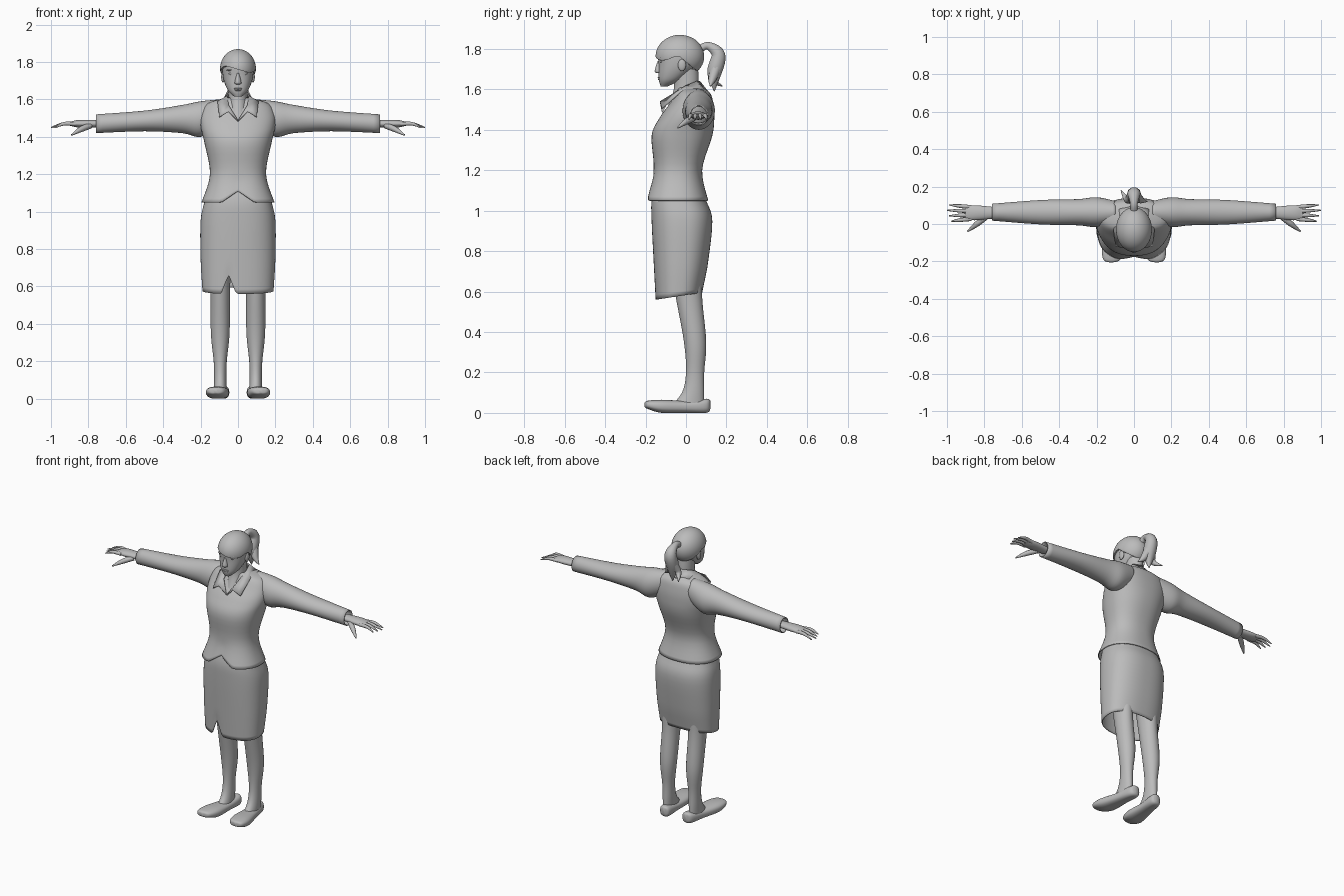
import bpy
import bmesh
import math
from mathutils import Vector

default_cube = bpy.data.objects.get("Cube")
if default_cube:
    bpy.data.objects.remove(default_cube, do_unlink=True)

shade = 0.5
colour = (shade, shade, shade, 1)
grey = bpy.data.materials.new("plain grey")
grey.use_nodes = True
grey.diffuse_color = colour
grey.node_tree.nodes["Principled BSDF"].inputs["Base Color"].default_value = colour


def finish(name, mesh, mirror=False, thickness=0):
    """Link a mesh as a smooth grey part, optionally mirrored or thickened."""
    mesh.materials.clear()
    mesh.materials.append(grey)
    for polygon in mesh.polygons:
        polygon.use_smooth = True
    mesh.set_sharp_from_angle(angle=math.radians(45))
    part = bpy.data.objects.new(name, mesh)
    bpy.context.collection.objects.link(part)
    if thickness:
        cloth = part.modifiers.new("cloth", "SOLIDIFY")
        cloth.thickness = thickness
        cloth.offset = -1
    if mirror:
        part.modifiers.new("mirror", "MIRROR").use_mirror_merge = False


def finish_bmesh(name, bm, **options):
    bmesh.ops.recalc_face_normals(bm, faces=bm.faces)
    mesh = bpy.data.meshes.new(name)
    bm.to_mesh(mesh)
    bm.free()
    finish(name, mesh, **options)


def refine(rows, steps=5):
    """Interpolate smoothly between the given rows of numbers."""
    result = []
    last = len(rows) - 1
    for i in range(last):
        before, start, end, after = (rows[max(0, min(last, i + j))] for j in (-1, 0, 1, 2))
        for k in range(steps):
            t = k / steps
            result.append([q + t * ((r - p) + t * (2 * p - 5 * q + 4 * r - s)
                                    + t * t * (3 * q - p - 3 * r + s)) / 2
                           for p, q, r, s in zip(before, start, end, after)])
    return result + [rows[last]]


def loft(name, axis, rows, centre=0, sides=32, power=2, caps=True, adjust=None, **options):
    """Rows hold the axis position, half width, and the two bounds of the depth."""
    bm = bmesh.new()
    rings = []
    for along, width, low, high in refine(rows):
        ring = []
        for i in range(sides):
            angle = math.tau * i / sides
            u, v = (math.copysign(abs(f) ** (2 / power), f)
                    for f in (math.cos(angle), math.sin(angle)))
            across = centre + u * width
            depth = (low + high + v * (high - low)) / 2
            point = Vector({"x": (along, across, depth),
                            "y": (across, along, depth),
                            "z": (across, depth, along)}[axis])
            if adjust:
                adjust(point)
            ring.append(bm.verts.new(point))
        rings.append(ring)
    for lower, upper in zip(rings, rings[1:]):
        for i in range(sides):
            j = i - 1
            bm.faces.new((lower[j], lower[i], upper[i], upper[j]))
    if caps:
        bm.faces.new(rings[0])
        bm.faces.new(rings[-1])
    finish_bmesh(name, bm, **options)


def tube(name, points, mirror=False):
    """Rounded strand through points of x, y, z and radius."""
    curve = bpy.data.curves.new(name, "CURVE")
    curve.dimensions = "3D"
    curve.bevel_depth = 1
    curve.bevel_resolution = 3
    curve.use_fill_caps = True
    spline = curve.splines.new("POLY")
    path = refine(points)
    spline.points.add(len(path) - 1)
    for point, (x, y, z, radius) in zip(spline.points, path):
        point.co = (x, y, z, 1)
        point.radius = radius
    helper = bpy.data.objects.new(name + "_path", curve)
    mesh = bpy.data.meshes.new_from_object(helper)
    bpy.data.objects.remove(helper)
    finish(name, mesh, mirror)


def blob(name, location, size, segments=16, adjust=None, mirror=False):
    """Ellipsoid, optionally reshaped by a rule."""
    bm = bmesh.new()
    bmesh.ops.create_uvsphere(bm, u_segments=segments, v_segments=segments, radius=1)
    for vert in bm.verts:
        vert.co = Vector(location) + vert.co * Vector(size)
        if adjust:
            adjust(vert.co)
    finish_bmesh(name, bm, mirror=mirror)


# Skirt with a tilted hem and a small front slit
def shape_skirt(point):
    fade = max(0, 0.72 - point.z) / 0.16
    rise = 0.15 * (point.y + 0.15)
    if point.y < 0:
        rise += 0.1 * max(0, 1 - abs(point.x + 0.05) / 0.04)
    point.z += rise * fade


loft("skirt", "z", [(.56, .19, -.15, .08), (.75, .2, -.16, .11), (.95, .2, -.17, .13),
                    (1.05, .18, -.17, .1), (1.13, .16, -.15, .07)],
     sides=128, power=2.4, caps=False, adjust=shape_skirt, thickness=0.006)


# Fitted jacket with an arched front hem
def shape_jacket(point):
    if point.y < 0:
        arch = max(0, 1 - abs(point.x) / 0.09) * max(0, 1.2 - point.z) / 0.15
        point.z += 0.06 * arch
        point.y += 0.025 * arch


loft("jacket", "z", [(1.05, .195, -.2, .11), (1.2, .15, -.16, .08), (1.37, .18, -.17, .13),
                     (1.46, .2, -.13, .14), (1.53, .195, -.08, .135), (1.58, .16, -.05, .12),
                     (1.61, .06, -.04, .08)],
     sides=64, power=2.3, caps=False, adjust=shape_jacket, thickness=0.006)

# Sleeves, open at the cuffs
loft("sleeves", "x", [(.1, .06, 1.45, 1.6), (.2, .08, 1.4, 1.59), (.3, .07, 1.42, 1.57),
                      (.5, .065, 1.43, 1.54), (.76, .045, 1.42, 1.52)],
     centre=.063, caps=False, mirror=True, thickness=0.006)

# Pointed collar around the neck
inner = [(0, -.12, 1.49), (.05, -.08, 1.57), (.06, 0, 1.62), (.05, .05, 1.64), (0, .07, 1.64)]
outer = [(.05, -.13, 1.54), (.1, -.12, 1.51), (.11, -.03, 1.59), (.08, .08, 1.6), (0, .11, 1.59)]
collar = bmesh.new()
inside, outside = ([collar.verts.new(p) for p in row] for row in (inner, outer))
for i in range(len(inner) - 1):
    collar.faces.new((inside[i], inside[i + 1], outside[i + 1], outside[i]))
finish_bmesh("collar", collar, mirror=True, thickness=0.008)

# Hands with spread fingers
loft("palms", "x", [(.74, .03, 1.45, 1.49), (.85, .04, 1.45, 1.49), (.9, .035, 1.46, 1.48)],
     centre=.06, mirror=True)
for i, finger in enumerate(("index", "middle", "ring", "little")):
    y = .027 + .021 * i
    spread = (i - 1.5) * .004
    reach = 1 - .012 * abs(i - 2)
    tube(finger + "_fingers", [(.87, y, 1.468, .011), (.93, y + spread, 1.47, .01),
                               (reach, y + 2 * spread, 1.45, .003)], mirror=True)
tube("thumbs", [(.79, .04, 1.46, .016), (.84, 0, 1.44, .015), (.89, -.04, 1.41, .004)], mirror=True)

# Legs
loft("legs", "z", [(.03, .035, -.08, .09), (.1, .033, -.02, .09), (.2, .035, 0, .09),
                   (.35, .05, -.01, .1), (.57, .052, -.05, .08), (.75, .06, -.08, .08)],
     centre=.095, mirror=True)


# Low shoes with toes turned outward
def shape_shoe(point):
    point.x -= point.y / 8
    point.z = max(point.z, 0)


loft("shoes", "y", [(.12, .01, .02, .06), (.1, .035, 0, .07), (0, .045, 0, .06),
                    (-.12, .06, 0, .065), (-.19, .045, .02, .06), (-.205, .01, .03, .05)],
     centre=.095, power=2.5, adjust=shape_shoe, mirror=True)

# Neck and head
loft("neck", "z", [(1.47, .05, -.11, .02), (1.6, .05, -.06, .06), (1.7, .05, -.07, .06)])
loft("head", "z", [(1.615, .02, -.125, -.09), (1.65, .055, -.135, -.02), (1.72, .08, -.135, .05),
                   (1.8, .08, -.135, .07), (1.85, .04, -.07, .01)], power=2.2)

# Face
loft("nose", "z", [(1.74, .007, -.14, -.11), (1.69, .018, -.155, -.11), (1.68, .01, -.14, -.11)])
blob("eyes", (.034, -.12, 1.737), (.016, .01, .007), mirror=True)
blob("brows", (.036, -.12, 1.757), (.025, .013, .005), mirror=True)
blob("upper_lip", (0, -.132, 1.658), (.022, .008, .004))
blob("lower_lip", (0, -.131, 1.65), (.02, .008, .005))
blob("ears", (.08, -.02, 1.72), (.01, .02, .03), mirror=True)


# Hair with a swept fringe and a low nape
def shape_hair(point):
    front = max(0, min(1, -point.y / 0.06 - 1))
    hairline = 1.76 - 0.3 * point.x * front - 0.85 * max(0, point.y + 0.03)
    point.z = max(point.z, hairline)


blob("hair", (0, -.03, 1.763), (.096, .12, .106), segments=56, adjust=shape_hair)

# Ponytail with flicked locks on both sides
tube("ponytail", [(0, .07, 1.8, .02), (0, .11, 1.815, .02), (0, .16, 1.77, .036),
                  (0, .14, 1.68, .037), (0, .14, 1.59, .002)])
for lock, side in (("left_lock", 1), ("right_lock", -1)):
    tube(lock, [(side * .01, .15, 1.71, .028), (side * .035, .13, 1.65, .02),
                (side * .07, .15 - side * .03, 1.615, .002)])
